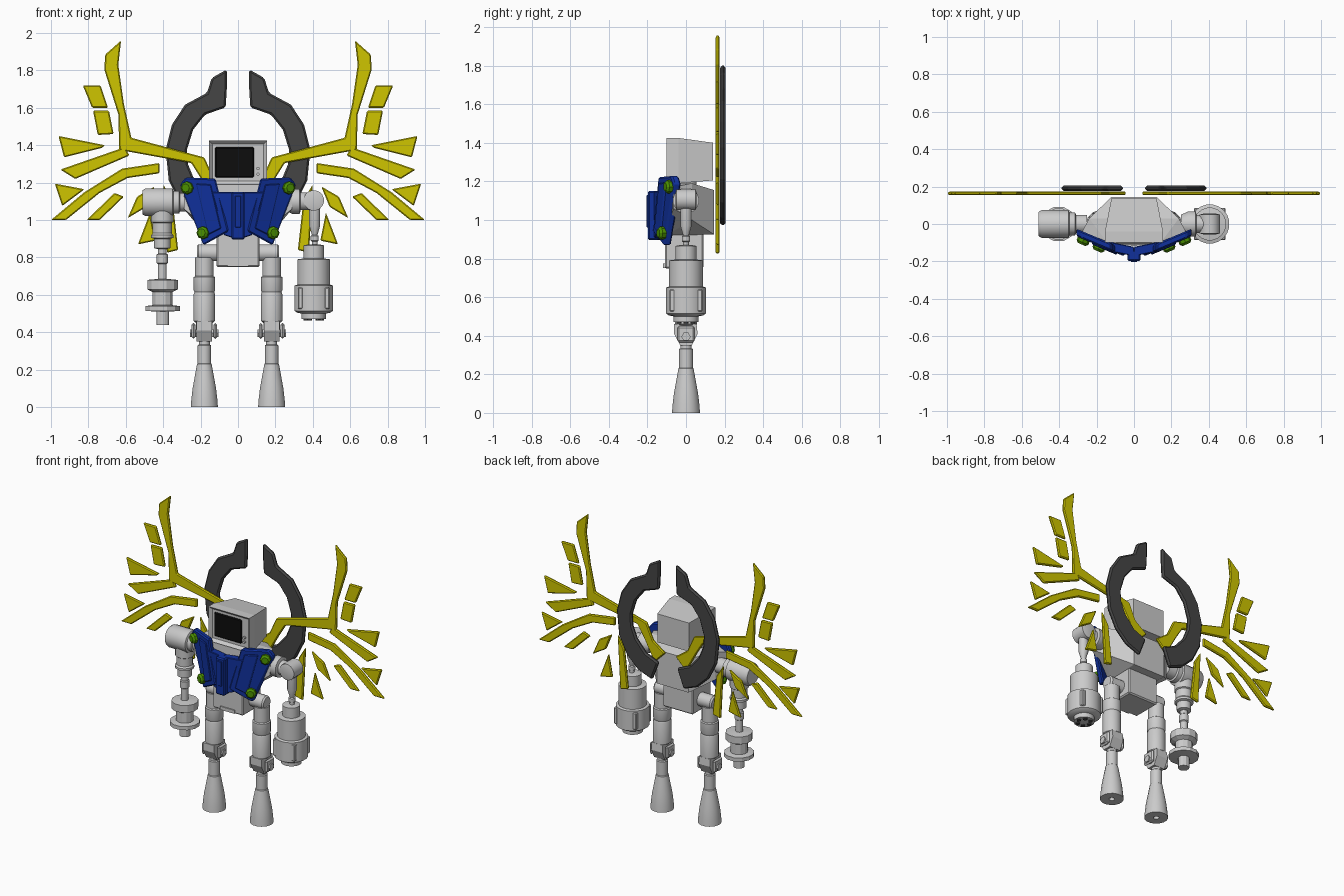
import bpy, bmesh, math
from mathutils import Vector, Matrix


def mat(name, *rgb):
    m = bpy.data.materials.new(name)
    m.diffuse_color = (*rgb, 1)
    return m


YELLOW = mat("yellow", 0.62, 0.56, 0.0)
BLUE = mat("blue", 0.005, 0.03, 0.33)
GREEN = mat("green", 0.07, 0.28, 0.0)
DARK = mat("dark_grey", 0.06, 0.06, 0.06)
BLACK = mat("black", 0.004, 0.004, 0.004)


def finish(bm, name, m=None, bevel=0, smooth=False):
    bmesh.ops.recalc_face_normals(bm, faces=bm.faces)
    me = bpy.data.meshes.new(name)
    bm.to_mesh(me)
    bm.free()
    ob = bpy.data.objects.new(name, me)
    bpy.context.collection.objects.link(ob)
    if m:
        me.materials.append(m)
    if bevel:
        b = ob.modifiers.new("bevel", 'BEVEL')
        b.width, b.segments, b.limit_method = bevel, 1, 'ANGLE'
    if smooth:
        bpy.ops.object.select_all(action='DESELECT')
        ob.select_set(True)
        bpy.context.view_layer.objects.active = ob
        bpy.ops.object.shade_smooth_by_angle(angle=math.radians(35))
    return ob


def plate(name, pts, y, depth, m, side=1, slope=0, bevel=0.005):
    """Outline in x,z extruded along y; the front leans back by slope per x."""
    bm = bmesh.new()
    vs = [bm.verts.new((side * x, y + slope * x, z)) for x, z in pts]
    f = bm.faces.new(vs)
    ext = bmesh.ops.extrude_face_region(bm, geom=[f])
    bmesh.ops.translate(bm, vec=(0, depth, 0),
                        verts=[v for v in ext['geom'] if isinstance(v, bmesh.types.BMVert)])
    return finish(bm, name, m, bevel)


def lathe(name, prof, loc, axis=(0, 0, 1), segs=16, m=None, smooth=True):
    """Spin (radius, height) pairs about an axis through loc."""
    bm = bmesh.new()
    rings = [[bm.verts.new((r * math.cos(2 * math.pi * (i + .5) / segs),
                            r * math.sin(2 * math.pi * (i + .5) / segs), h))
              for i in range(segs)] for r, h in prof]
    for a, b in zip(rings, rings[1:]):
        for i in range(segs):
            j = (i + 1) % segs
            bm.faces.new((a[i], a[j], b[j], b[i]))
    bm.faces.new(rings[0])
    bm.faces.new(rings[-1])
    rot = Vector((0, 0, 1)).rotation_difference(Vector(axis)).to_matrix().to_4x4()
    bmesh.ops.transform(bm, matrix=Matrix.Translation(loc) @ rot, verts=bm.verts)
    return finish(bm, name, m, 0, smooth)


def hull_bm(pts):
    bm = bmesh.new()
    for p in pts:
        bm.verts.new(p)
    bmesh.ops.convex_hull(bm, input=bm.verts)
    bmesh.ops.dissolve_limit(bm, angle_limit=0.02, verts=bm.verts, edges=bm.edges)
    return bm


def box(name, x, y, z, m=None, bevel=0):
    return finish(hull_bm([(a, b, c) for a in x for b in y for c in z]), name, m, bevel)


def both(pts):
    return [(s * x, y, z) for x, y, z in pts for s in (-1, 1)]


# head: monitor casing with a recessed front
bm = hull_bm(both([(.155, -.10, 1.425), (.155, -.10, 1.19), (.155, -.04, 1.425), (.155, -.04, 1.19),
                   (.12, .14, 1.40), (.12, .14, 1.205)]))
bm.normal_update()
front = min(bm.faces, key=lambda f: f.calc_center_median().y)
bmesh.ops.inset_region(bm, faces=[front], thickness=.026)
bmesh.ops.translate(bm, verts=front.verts, vec=(0, .02, 0))
finish(bm, "head_casing")
box("screen", (-.122, .085), (-.088, -.07), (1.227, 1.39), BLACK, .006)
for z in (1.245, 1.275):
    lathe("screen_knob", [(.009, 0), (.009, .014)], (.107, -.08, z), (0, -1, 0), 8)
lathe("neck", [(.055, 1.1), (.055, 1.22)], (0, 0, 0))

# torso, pelvis and hips
finish(hull_bm(both([(.15, -.09, 1.19), (.29, -.065, 1.17), (.29, -.065, 1.06), (.24, .03, 1.19),
                     (.24, .03, 1.0), (.12, .145, 1.155), (.12, .145, .925), (.115, -.10, .92)])), "torso")
box("pelvis", (-.115, .115), (-.11, .09), (.748, .94), None, .008)
box("pelvis_front_lip", (-.055, .055), (-.118, -.10), (.752, .775))
lathe("hip_axle", [(.038, -.22), (.046, -.21), (.046, .21), (.038, .22)], (0, 0, .825), (1, 0, 0))

for s in (-1, 1):
    # chest plates and bolts
    plate("chest_plate", [(.12, 1.222), (.28, 1.228), (.31, 1.19), (.185, .865), (.05, .94)],
          -.195, .04, BLUE, s, .42, .008)
    plate("chest_plate_panel", [(.145, 1.19), (.225, 1.195), (.16, .92), (.09, .955)],
          -.204, .03, BLUE, s, .42, .005)
    plate("chest_inner_plate", [(0, 1.15), (.14, 1.15), (.075, .92), (0, .895)],
          -.172, .05, BLUE, s, .2, .004)
    n = Vector((s * .39, -.92, 0))
    for x, z in ((.267, 1.172), (.182, .932)):
        lathe("chest_bolt", [(.034, 0), (.034, .022), (.022, .034)],
              (s * x, -.19 + .42 * x, z), n, 8, GREEN, False)

    # legs
    x = s * .18
    lathe("thigh", [(.05, .80), (.05, .70), (.058, .695), (.058, .625), (.054, .615),
                    (.058, .605), (.058, .46), (.045, .45), (.045, .41)], (x, 0, 0))
    bm = hull_bm([(x + d, y, z) for d in (-.042, .042) for y, z in
                  ((-.062, .46), (.055, .46), (.06, .41), (.03, .35), (-.03, .35), (-.062, .41))])
    finish(bm, "knee_block")
    for d in (-.058, .058):
        box("knee_bracket", (x + d - .01, x + d + .01), (-.045, .045), (.365, .45), None, .01)
    lathe("knee_pin", [(.024, -.077), (.024, .077)], (x, 0, .395), (1, 0, 0), 6, None, False)
    lathe("shin", [(.03, .40), (.03, .335), (.036, .33), (.036, .23), (.036, .21)], (x, 0, 0))
    lathe("boot", [(.034, .235), (.04, .23), (.052, .165), (.064, .10), (.071, .04), (.074, 0),
                   (.018, 0), (.018, .02)], (x, 0, 0))

    # horn: half a broken ring behind the back
    plate("horn", [(.06, 1.805), (.14, 1.76), (.166, 1.68), (.283, 1.617), (.353, 1.51), (.387, 1.376),
                   (.37, 1.21), (.31, 1.09), (.225, 1.01), (.12, .97), (.07, 1.10), (.165, 1.14),
                   (.235, 1.22), (.268, 1.30), (.273, 1.376), (.24, 1.483), (.176, 1.564),
                   (.066, 1.602), (.06, 1.70)], .177, .028, DARK, s, 0, .01)

    # wing: main spar then feathers
    def feather(name, *pts):
        plate(name, pts, .154, .02, YELLOW, s, 0, .006)

    feather("wing_spar", (.625, 1.96), (.71, 1.885), (.715, 1.805), (.64, 1.565), (.635, 1.375),
            (.25, 1.305), (.20, 1.225), (.12, 1.08), (.04, 1.16), (.13, 1.225), (.18, 1.335),
            (.57, 1.44), (.61, 1.62), (.64, 1.83))
    feather("feather_top", (.83, 1.72), (.735, 1.72), (.695, 1.60), (.78, 1.60))
    feather("feather_top_lower", (.69, 1.585), (.775, 1.585), (.75, 1.455), (.665, 1.46))
    feather("feather_upper", (.96, 1.45), (.71, 1.40), (.73, 1.385), (.93, 1.335))
    feather("feather_middle", (.95, 1.27), (.605, 1.39), (.58, 1.345), (.87, 1.22))
    feather("feather_outer", (.98, 1.195), (.82, 1.165), (.94, 1.075))
    feather("feather_long", (1.0, 1.0), (.82, 1.15), (.62, 1.275), (.42, 1.305),
            (.42, 1.25), (.59, 1.225), (.74, 1.145), (.92, 1.0))
    feather("feather_lower", (.81, 1.0), (.66, 1.145), (.61, 1.125), (.74, 1.0))
    feather("feather_short", (.59, 1.01), (.54, 1.125), (.445, 1.18), (.49, 1.07))
    feather("feather_inner", (.40, 1.19), (.35, 1.11), (.32, .84), (.38, .825))
    feather("feather_small", (.47, 1.04), (.44, .89), (.535, .87))

# chest centre strip
box("chest_centre", (-.035, .035), (-.198, -.14), (.895, 1.15), BLUE, .008)
box("chest_centre_ridge", (-.016, .016), (-.204, -.18), (.96, 1.13), BLUE, .003)

# left arm: large shoulder drum and piston
lathe("left_shoulder", [(.05, .25), (.05, .31), (.062, .315), (.062, .345), (.075, .35), (.075, .495),
                        (.066, .51)], (0, 0, 1.095), (-1, 0, 0))
lathe("left_arm", [(.06, 1.06), (.06, .99), (.052, .985), (.052, .93), (.06, .92), (.06, .905), (.045, .90),
                   (.045, .85), (.024, .845), (.024, .82), (.03, .815), (.03, .77), (.024, .765),
                   (.024, .67)], (-.405, 0, 0))
lathe("left_hammer", [(.03, .685), (.085, .68), (.085, .63), (.055, .615), (.055, .545), (.095, .54),
                      (.095, .515), (.035, .51), (.035, .44)], (-.403, 0, 0), (0, 0, 1), 12, None, False)

# right arm: slim joint carrying a large cannon drum
lathe("right_shoulder", [(.05, .25), (.068, .29), (.068, .33), (.048, .335), (.048, .43), (.04, .44)],
      (0, 0, 1.1), (1, 0, 0))
lathe("right_elbow", [(.035, -.055), (.055, -.05), (.055, .05), (.035, .055)], (.405, 0, 1.105), (0, 1, 0))
lathe("right_arm", [(.03, 1.1), (.03, .97), (.015, .92), (.022, .915), (.022, .89), (.015, .885),
                    (.015, .86)], (.41, 0, 0))
lathe("right_drum", [(.03, .87), (.055, .865), (.055, .795), (.088, .79), (.088, .655), (.105, .65),
                     (.105, .515), (.09, .505), (.065, .50), (.065, .47)], (.405, 0, 0), (0, 0, 1), 20)
for i in range(4):
    a = math.pi / 4 + i * math.pi / 2
    cx, cy = .405 + .1 * math.cos(a), .1 * math.sin(a)
    box("drum_handle", (cx - .014, cx + .014), (cy - .014, cy + .014), (.525, .64), None, .005)
for i in range(6):
    a = i * math.pi / 3
    lathe("drum_nozzle", [(.014, .464), (.014, .48)],
          (.405 + .042 * math.cos(a), .042 * math.sin(a), 0), (0, 0, 1), 8, DARK)
